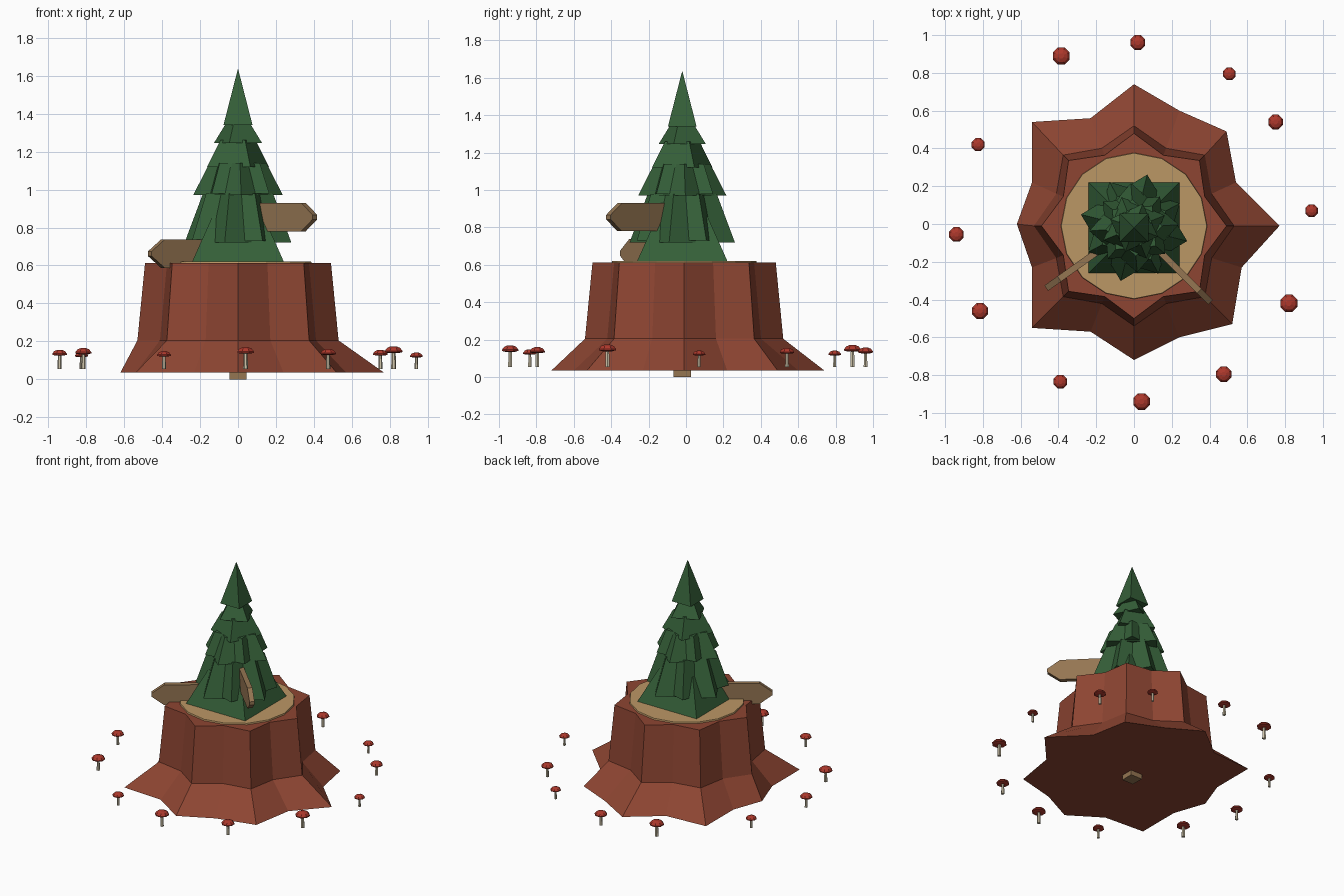
import bpy, bmesh, math
from mathutils import Matrix, Vector

if "Cube" in bpy.data.objects:
    bpy.data.objects.remove(bpy.data.objects["Cube"])


def material(name, rgb):
    m = bpy.data.materials.new(name)
    m.diffuse_color = (*rgb, 1)
    m.use_nodes = True
    m.node_tree.nodes["Principled BSDF"].inputs["Base Color"].default_value = m.diffuse_color
    return m


BARK = material("bark", (0.27, 0.060, 0.032))
WOOD = material("cut_wood", (0.50, 0.31, 0.13))
PLANK = material("plank", (0.30, 0.18, 0.085))
GREEN = material("needles", (0.035, 0.115, 0.04))
RED = material("cap_red", (0.42, 0.04, 0.025))
CREAM = material("stem_cream", (0.62, 0.55, 0.40))


def loft(name, rings, mat):
    """Closed flat-shaded skin through rings of equal point count."""
    bm = bmesh.new()
    vs = [[bm.verts.new(p) for p in r] for r in rings]
    for a, b in zip(vs, vs[1:]):
        n = len(a)
        for i in range(n):
            j = (i + 1) % n
            bm.faces.new((a[i], a[j], b[j], b[i]))
    bm.faces.new(vs[0][::-1])
    bm.faces.new(vs[-1])
    bmesh.ops.recalc_face_normals(bm, faces=bm.faces)
    me = bpy.data.meshes.new(name)
    bm.to_mesh(me)
    bm.free()
    ob = bpy.data.objects.new(name, me)
    me.materials.append(mat)
    bpy.context.collection.objects.link(ob)
    return ob


def ngon(n, r, z, start=0, cx=0, cy=0, valley=None):
    """Regular ring; with valley set, every second point uses that radius."""
    pts = []
    for i in range(n):
        a = math.radians(start) + math.tau * i / n
        q = valley if valley is not None and i % 2 else r
        pts.append((cx + q * math.cos(a), cy + q * math.sin(a), z))
    return pts


# Stump: irregular root flare rising to a fluted column
roots = [(.77, -.01), (.54, .22), (.49, .49), (.24, .60), (0, .74), (-.23, .56),
         (-.54, .54), (-.54, .22), (-.62, 0), (-.54, -.23), (-.54, -.55),
         (-.23, -.57), (0, -.72), (.24, -.60), (.52, -.53), (.57, -.23)]
loft("stump", [[(x, y, .035) for x, y in roots],
               ngon(16, .53, .205, cy=-.01, valley=.445),
               ngon(16, .49, .612, cy=-.01, valley=.405)], BARK)

# Cut wood disc on top
loft("stump_top", [ngon(16, .39, .60, cy=-.01), ngon(16, .385, .622, cy=-.01)], WOOD)

# Square post through the stump, showing underneath
loft("post", [ngon(4, .065, z, 45, cy=-.02) for z in (0, .95)], PLANK)

# Tree: stacked square tiers, each turned; (z0, z1, r0, r1, turn)
tiers = [(.622, .86, .340, .19, 45), (.72, .98, .290, .19, -14),
         (.73, .98, .275, .19, 28), (.97, 1.14, .237, .15, 4),
         (.98, 1.14, .215, .15, 50), (1.12, 1.26, .175, .10, 22),
         (1.245, 1.36, .135, .06, -20), (1.34, 1.635, .108, .001, 45)]
for i, (z0, z1, r0, r1, t) in enumerate(tiers):
    loft(f"tree_tier_{i + 1}", [ngon(4, r0, z0, t, cy=-.02),
                                ngon(4, r1, z1, t, cy=-.02)], GREEN)


# Arrow boards
def sign(name, start, tip, z, tilt):
    s, e = Vector(start), Vector(tip)
    d = e - s
    L, h = d.length, .075
    prof = [(-.03, -h), (L - .085, -h), (L, -.012), (L, .012), (L - .085, h), (-.03, h)]
    ob = loft(name, [[(x, y, k) for x, y in prof] for k in (-.017, .017)], PLANK)
    ob.data.transform(Matrix.Translation((s.x, s.y, z))
                      @ Matrix.Rotation(math.atan2(d.y, d.x), 4, 'Z')
                      @ Matrix.Rotation(math.radians(90), 4, 'X')
                      @ Matrix.Rotation(math.radians(tilt), 4, 'Z'))


sign("sign_right", (.10, -.11), (.405, -.415), .855, 0)
sign("sign_left", (-.15, -.115), (-.465, -.34), .662, 0)

# Ring of mushrooms: (x, y, cap radius)
spots = [(-.385, .89, .05), (.02, .96, .044), (.505, .795, .037), (.75, .54, .043),
         (.94, .07, .037), (.82, -.42, .051), (.475, -.795, .045), (.04, -.94, .049),
         (-.39, -.835, .04), (-.815, -.46, .047), (-.94, -.055, .043), (-.825, .42, .038)]
for i, (x, y, r) in enumerate(spots):
    top = .055 + 2.35 * r
    loft(f"mushroom_stem_{i + 1}", [ngon(6, .26 * r, .055, 0, x, y),
                                    ngon(6, .2 * r, top - .4 * r, 0, x, y)], CREAM)
    cap = [(.55, .72), (.97, .62), (.97, .48), (.72, .17), (.3, .01)]
    loft(f"mushroom_cap_{i + 1}",
         [ngon(8, q * r, top - k * r, 22.5, x, y) for q, k in cap], RED)
